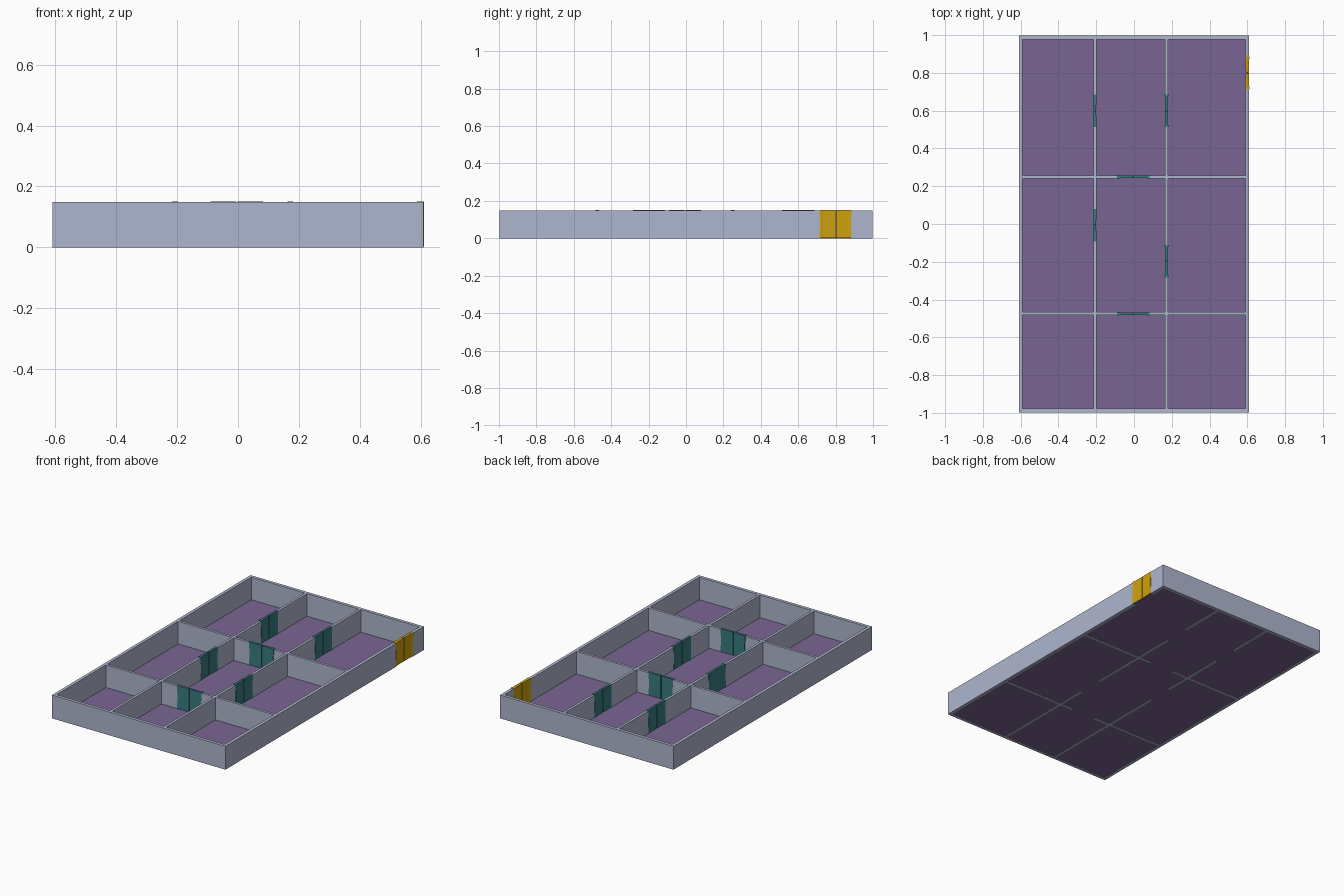
import bpy, bmesh

if "Cube" in bpy.data.objects:
    bpy.data.objects.remove(bpy.data.objects["Cube"])

H = 0.148            # wall height
X, Y = 0.61, 0.997   # outer half sizes
T, TI = 0.02, 0.016  # outer and inner wall thickness
GAP = 0.164          # doorway width


def material(name, rgb):
    m = bpy.data.materials.new(name)
    m.diffuse_color = (*rgb, 1)
    m.use_nodes = True
    m.node_tree.nodes["Principled BSDF"].inputs["Base Color"].default_value = m.diffuse_color
    return m


WALL = material("pale blue grey", (0.43, 0.47, 0.62))
FLOOR = material("muted purple", (0.195, 0.13, 0.29))
TEAL = material("teal", (0.04, 0.20, 0.22))
GOLD = material("gold", (0.62, 0.36, 0.004))


def finish(name, bm, mat):
    bmesh.ops.recalc_face_normals(bm, faces=bm.faces)
    me = bpy.data.meshes.new(name)
    bm.to_mesh(me)
    bm.free()
    me.materials.append(mat)
    ob = bpy.data.objects.new(name, me)
    bpy.context.collection.objects.link(ob)
    return ob


def box(name, x0, x1, y0, y1, z0, z1, mat):
    bm = bmesh.new()
    bmesh.ops.create_cube(bm, size=1)
    for v in bm.verts:
        v.co = ((x0 + x1) / 2 + v.co.x * (x1 - x0),
                (y0 + y1) / 2 + v.co.y * (y1 - y0),
                (z0 + z1) / 2 + v.co.z * (z1 - z0))
    return finish(name, bm, mat)


def wall(name, axis, pos, a, b, t, doors=()):
    """Wall running along an axis from a to b, broken at each doorway."""
    cuts = [a]
    for d in sorted(doors):
        cuts += [d - GAP / 2, d + GAP / 2]
    cuts.append(b)
    for i in range(0, len(cuts), 2):
        s, e = cuts[i], cuts[i + 1]
        if axis == 'x':
            box(name, s, e, pos - t / 2, pos + t / 2, 0, H, WALL)
        else:
            box(name, pos - t / 2, pos + t / 2, s, e, 0, H, WALL)


def door(name, axis, pos, centre, t, mat):
    """Two leaves meeting at a seam, thicker at the jambs, with shallow edge notches."""
    top = 0.151
    for side in (-1, 1):
        bm = bmesh.new()
        rings = []
        # heights and jamb inset
        for f, inset in ((0, 0), (.25, 0), (.30, .003), (.70, .003), (.75, 0), (1, 0)):
            z = 0.003 + f * (top - 0.003)
            e = 0.086 - inset
            plan = [(.002, -.36 * t), (.070, -.40 * t), (.076, -.5 * t), (e, -.5 * t),
                    (e, .5 * t), (.076, .5 * t), (.070, .40 * t), (.002, .36 * t)]
            ring = []
            for u, w in plan:
                u = centre + side * u
                co = (u, pos + w, z) if axis == 'x' else (pos + w, u, z)
                ring.append(bm.verts.new(co))
            rings.append(ring)
        for r0, r1 in zip(rings, rings[1:]):
            for i in range(8):
                j = (i + 1) % 8
                bm.faces.new((r0[i], r0[j], r1[j], r1[i]))
        bm.faces.new(rings[0])
        bm.faces.new(rings[-1])
        finish(name, bm, mat)


# floor slab, its underside a hair above the wall feet
box("floor", -X + .004, X - .004, -Y + .004, Y - .004, 0.001, 0.005, FLOOR)

# outer walls
wall("front_wall", 'x', -Y + T / 2, -X, X, T)
wall("back_wall", 'x', Y - T / 2, -X, X, T)
wall("left_wall", 'y', -X + T / 2, -Y + T, Y - T, T)
wall("right_wall", 'y', X - T / 2, -Y + T, Y - T, T, [0.80])

# partitions
YS = (-0.475, 0.25)
for y in YS:
    wall("cross_partition", 'x', y, -X + T, X - T, TI, [-0.004])
spans = [(-Y + T, YS[0] - TI / 2), (YS[0] + TI / 2, YS[1] - TI / 2), (YS[1] + TI / 2, Y - T)]
for x, doors in ((-0.207, (None, -0.006, 0.60)), (0.172, (None, -0.197, 0.60))):
    for (a, b), d in zip(spans, doors):
        wall("long_partition", 'y', x, a, b, TI, [] if d is None else [d])
        if d is not None:
            door("inner_door_leaf", 'y', x, d, 0.019, TEAL)
for y in YS:
    door("inner_door_leaf", 'x', y, -0.004, 0.019, TEAL)

# entrance door in the right wall
door("entrance_door_leaf", 'y', X - T / 2, 0.80, 0.023, GOLD)
